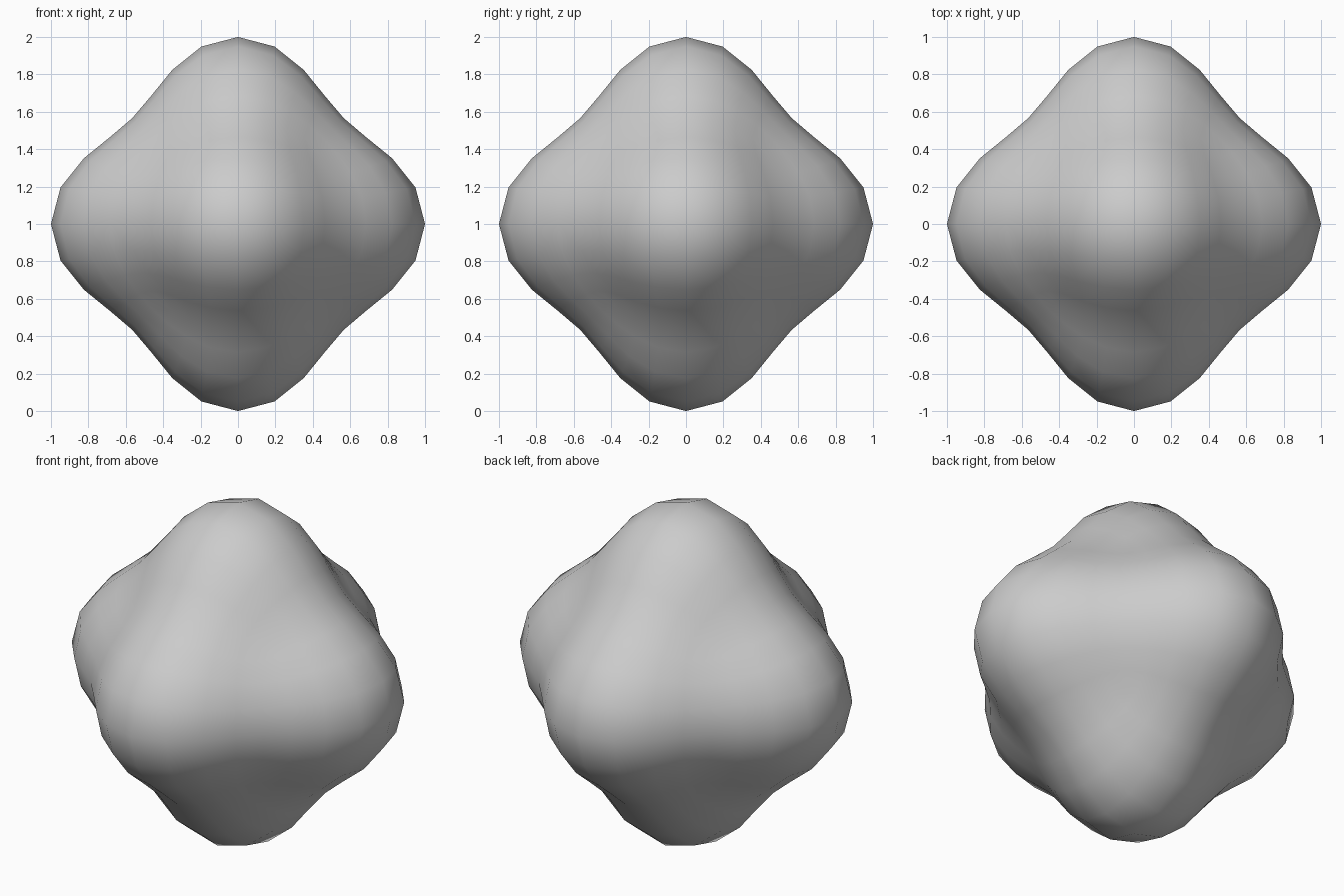
import bpy
import math

if "Cube" in bpy.data.objects:
    bpy.data.objects.remove(bpy.data.objects["Cube"])

# Rounded quad ball: a cube smoothed into 8 x 8 quads per side
bpy.ops.mesh.primitive_cube_add(size=2, location=(0, 0, 0))
ball = bpy.context.object
ball.name = "six_lobed_ball"
smooth = ball.modifiers.new("smooth", 'SUBSURF')
smooth.levels = 3
bpy.ops.object.modifier_apply(modifier=smooth.name)


# Radius peaks at 1 on each axis and dips between the axes
def lobe_radius(d):
    return 0.6 + 0.4 * (d.x ** 4 + d.y ** 4 + d.z ** 4)


for v in ball.data.vertices:
    d = v.co.normalized()
    v.co = d * lobe_radius(d)
    v.co.z += 1.0  # stand on the ground

# Smooth shading all over
bpy.ops.object.shade_smooth_by_angle(angle=math.radians(60))
